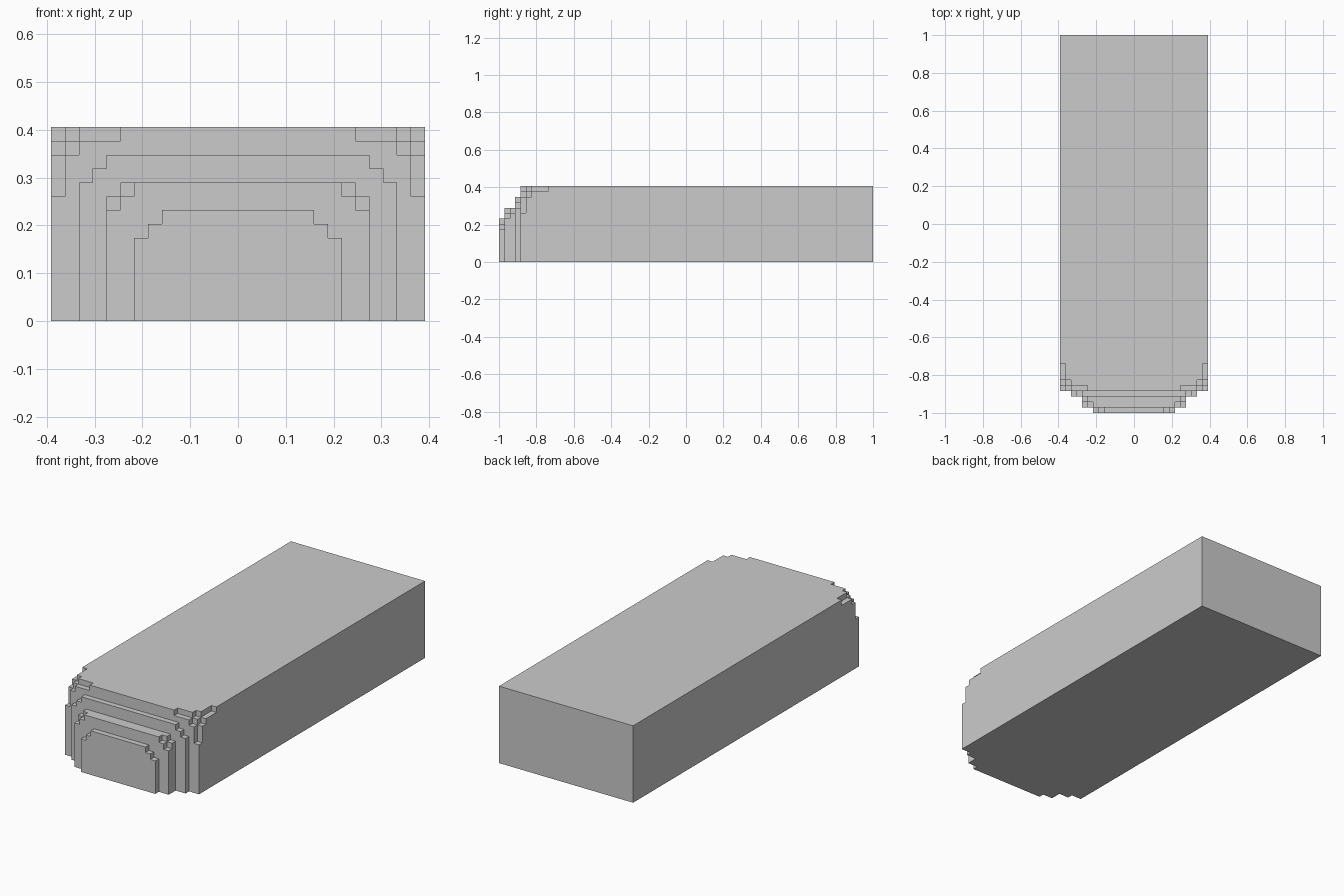
import bpy, bmesh
from math import radians

if "Cube" in bpy.data.objects:
    bpy.data.objects.remove(bpy.data.objects["Cube"])

V = 2 / 69                 # size of one block
W, L, H = 27, 69, 14       # body size in blocks

# Stepped nose slices, front to back: (half width, height) pairs
NOSE = [
    [(7.5, 6), (6.5, 7), (5.5, 8)],
    [(9.5, 8), (8.5, 9), (7.5, 10)],
    [(9.5, 9), (8.5, 10)],
    [(11.5, 10), (10.5, 11), (9.5, 12)],
]
NB = len(NOSE)


def solid(i, j, k):
    """True when the block at grid position i, j, k is filled."""
    if not (0 <= i < W and 0 <= j < L and 0 <= k < H):
        return False
    if j < NB:
        return any(abs(i + 0.5 - W / 2) < w and k < h for w, h in NOSE[j])
    # Nicked upper front corners of the main body
    a, b, c = sorted((min(i, W - 1 - i), j - NB, H - 1 - k))
    return not (a == 0 and (c < 2 or (b == 0 and c < 5)))


# Lengthwise slices: single blocks at the nose, one long slice behind
ys = list(range(NB + 6)) + [L]
bm = bmesh.new()
verts = {}


def vert(p):
    if p not in verts:
        verts[p] = bm.verts.new(((p[0] - W / 2) * V, (p[1] - L / 2) * V, p[2] * V))
    return verts[p]


# Outer skin: one quad for every exposed block side
for s, (y0, y1) in enumerate(zip(ys, ys[1:])):
    for i in range(W):
        for k in range(H):
            if not solid(i, y0, k):
                continue
            lo, hi = (i, y0, k), (i + 1, y1, k + 1)
            for ax in range(3):
                u, v = (ax + 1) % 3, (ax + 2) % 3
                for side in (0, 1):
                    n = list(lo)
                    n[ax] = hi[ax] if side else lo[ax] - 1
                    if solid(*n):
                        continue
                    quad = []
                    for cu, cv in ((0, 0), (1, 0), (1, 1), (0, 1)):
                        p = [0, 0, 0]
                        p[ax] = (lo, hi)[side][ax]
                        p[u], p[v] = (lo, hi)[cu][u], (lo, hi)[cv][v]
                        quad.append(vert(tuple(p)))
                    bm.faces.new(quad if side else quad[::-1])

# Merge flat areas into single faces
bmesh.ops.dissolve_limit(bm, angle_limit=radians(1), verts=bm.verts[:], edges=bm.edges[:])
mesh = bpy.data.meshes.new("stepped_block")
bm.to_mesh(mesh)
bm.free()
bpy.context.collection.objects.link(bpy.data.objects.new("stepped_block", mesh))
